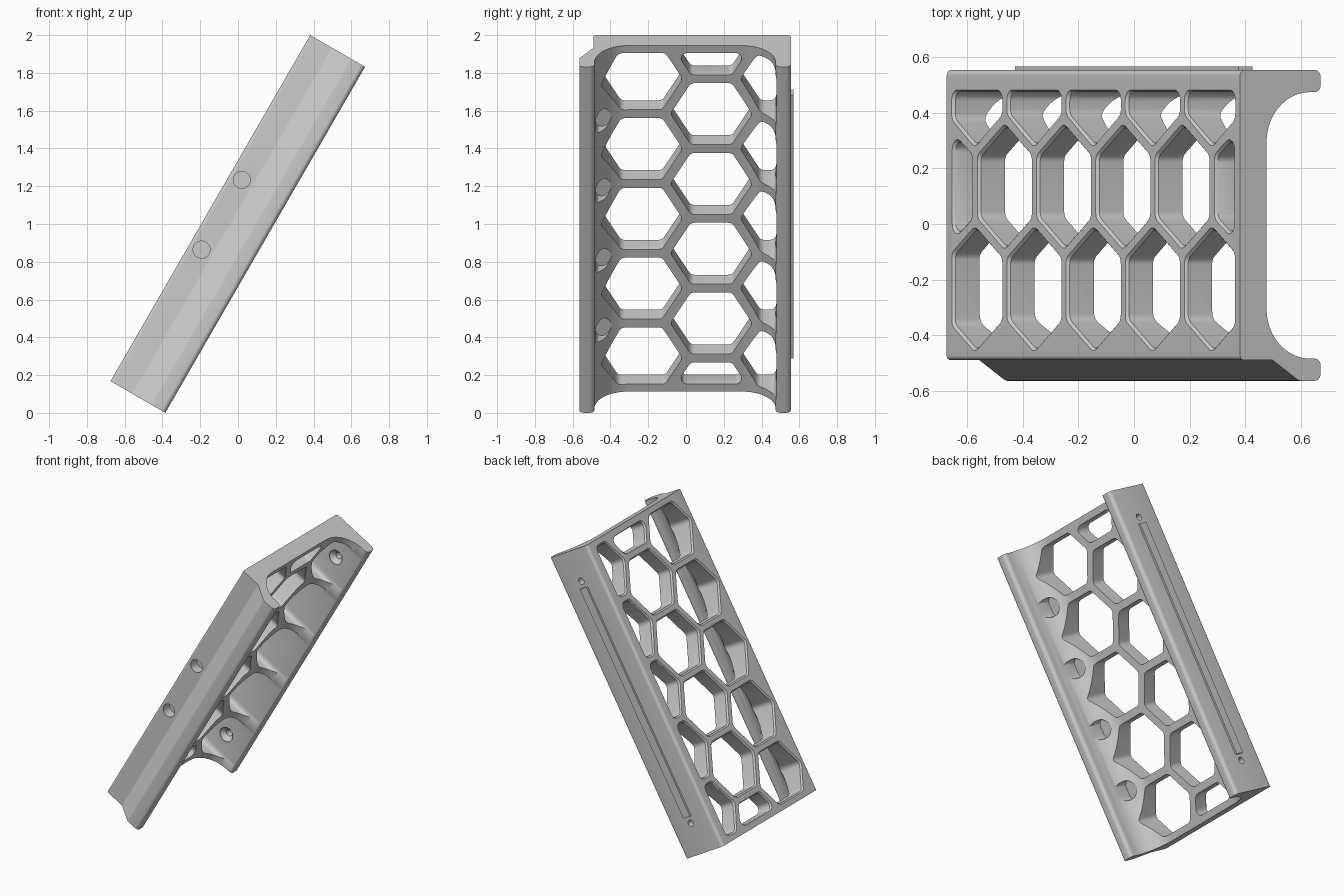
import bpy, bmesh, math
from mathutils import Vector, Matrix

cube = bpy.data.objects.get("Cube")
if cube:
    bpy.data.objects.remove(cube)

# Local axes: x along the bracket, y across it, -z from plate into the channel
LENGTH = 2.115
MID = LENGTH / 2
TILT = Matrix.Translation((-0.675, 0, 0.168)) @ Matrix.Rotation(math.radians(-60), 4, 'Y')

grey = bpy.data.materials.new("light grey")
grey.use_nodes = True
grey.diffuse_color = (0.6, 0.6, 0.6, 1)
grey.node_tree.nodes["Principled BSDF"].inputs["Base Color"].default_value = grey.diffuse_color


def rounded(points, radii, steps=6):
    """Round the corners of a closed 2D outline."""
    out = []
    for i, (p, r) in enumerate(zip(points, radii)):
        p = Vector(p)
        d1 = (Vector(points[i - 1]) - p).normalized()
        d2 = (Vector(points[(i + 1) % len(points)]) - p).normalized()
        half = math.acos(d1.dot(d2)) / 2
        t = r / math.tan(half)
        c = p + (d1 + d2).normalized() * (r / math.sin(half))
        a, b = p + d1 * t - c, p + d2 * t - c
        sweep = math.pi - 2 * half
        n = steps * 3 if r > 0.1 else steps
        for k in range(n + 1):
            f = sweep * k / n
            out.append(c + (a * math.sin(sweep - f) + b * math.sin(f)) / math.sin(sweep))
    return out


def clip(points, axis, limit, sign):
    """Keep the part of an outline on one side of an axis-aligned line."""
    out = []
    for i, p in enumerate(points):
        q = points[(i + 1) % len(points)]
        dp, dq = sign * (p[axis] - limit), sign * (q[axis] - limit)
        if dp >= 0:
            out.append(p)
        if dp * dq < 0:
            out.append(p.lerp(q, dp / (dp - dq)))
    return out


def loft(bm, rings):
    """Skin a stack of equal rings and cap both ends."""
    vs = [[bm.verts.new(p) for p in ring] for ring in rings]
    n = len(vs[0])
    for a, b in zip(vs, vs[1:]):
        for i in range(n):
            j = (i + 1) % n
            bm.faces.new((a[i], a[j], b[j], b[i]))
    bm.faces.new(vs[0])
    bm.faces.new(vs[-1])


def finish(bm, name):
    bmesh.ops.recalc_face_normals(bm, faces=bm.faces)
    bm.transform(TILT)
    mesh = bpy.data.meshes.new(name)
    bm.to_mesh(mesh)
    bm.free()
    mesh.materials.append(grey)
    ob = bpy.data.objects.new(name, mesh)
    bpy.context.collection.objects.link(ob)
    return ob


def circle(u, y, w, r, n=32):
    angles = [2 * math.pi * i / n for i in range(n)]
    return [(u + r * math.cos(a), y, -w + r * math.sin(a)) for a in angles]


# Channel body: plate, two filleted walls, sloped front step
outline = [(-0.49, 0), (-0.49, 0.135), (-0.565, 0.245), (-0.565, 0.335), (-0.485, 0.335),
           (-0.485, 0.11), (0.475, 0.11), (0.475, 0.335), (0.555, 0.335), (0.555, 0)]
radii = [0.015, 0.01, 0.03, 0.025, 0.025, 0.18, 0.18, 0.025, 0.025, 0.02]
profile = rounded(outline, radii)
bm = bmesh.new()
loft(bm, [[(u, p.x, -p.y) for p in profile] for u in (0, LENGTH)])
body = finish(bm, "channel_body")

# Honeycomb cutters, clipped to a border
PITCH = 0.4266
FLAT = 0.188
R = FLAT / math.cos(math.pi / 6)
ROW = PITCH * math.cos(math.pi / 6)
bm = bmesh.new()
for row in range(-1, 3):
    y = -0.235 + row * ROW
    shift = 0.5 if row % 2 else 0
    for k in range(-3, 3):
        u = MID + (k + shift) * PITCH
        if abs(u - MID) > PITCH * 2.6 or (row == -1 and abs(u - MID) > PITCH * 2):
            continue
        cell = [Vector((u + R * math.sin(a * math.pi / 3), y + R * math.cos(a * math.pi / 3)))
                for a in range(6)]
        for axis, limit, sign in ((0, 0.045, 1), (0, LENGTH - 0.045, -1),
                                  (1, -0.48, 1), (1, 0.478, -1)):
            cell = clip(cell, axis, limit, sign)
        cell = rounded(cell, [0.035] * len(cell), 5)
        centre = sum(cell, Vector((0, 0))) / len(cell)
        # Through cells get a chamfered rim; the front row is blind pockets
        stack = ((0.13, 0), (0.4, 0)) if row == -1 else ((-0.01, 0.02), (0.01, 0), (0.4, 0))
        rings = []
        for w, grow in stack:
            ring = [p + (p - centre).normalized() * grow for p in cell]
            rings.append([(p.x, p.y, -w) for p in ring])
        loft(bm, rings)
cells = finish(bm, "honeycomb_cutter")

# Drilled holes: two blind ones in front, two countersunk ones through the back wall
bm = bmesh.new()
for side in (-1, 1):
    loft(bm, [circle(MID + side * PITCH / 2, y, 0.069, 0.045) for y in (-0.6, -0.42)])
    u = MID + side * 0.85
    loft(bm, [circle(u, y, 0.168, r)
              for y, r in ((0.44, 0.055), (0.482, 0.05), (0.51, 0.022), (0.6, 0.022))])
holes = finish(bm, "hole_cutter")

bpy.context.view_layer.objects.active = body
for cutter in (cells, holes):
    cutter.hide_render = True
    mod = body.modifiers.new(cutter.name, 'BOOLEAN')
    mod.object = cutter
    mod.operation = 'DIFFERENCE'
    mod.solver = 'EXACT'
    bpy.ops.object.modifier_apply(modifier=mod.name)
    bpy.data.objects.remove(cutter)

# Raised rail along the back wall
bm = bmesh.new()
rail_shape = [(MID - 0.805, 0.138), (MID + 0.805, 0.138), (MID + 0.805, 0.198), (MID - 0.805, 0.198)]
loft(bm, [[(u, y, -w) for u, w in rail_shape] for y in (0.54, 0.568)])
rail = finish(bm, "back_rail")

for ob in (body, rail):
    bpy.ops.object.select_all(action='DESELECT')
    ob.select_set(True)
    bpy.context.view_layer.objects.active = ob
    bpy.ops.object.shade_smooth_by_angle(angle=math.radians(30))
